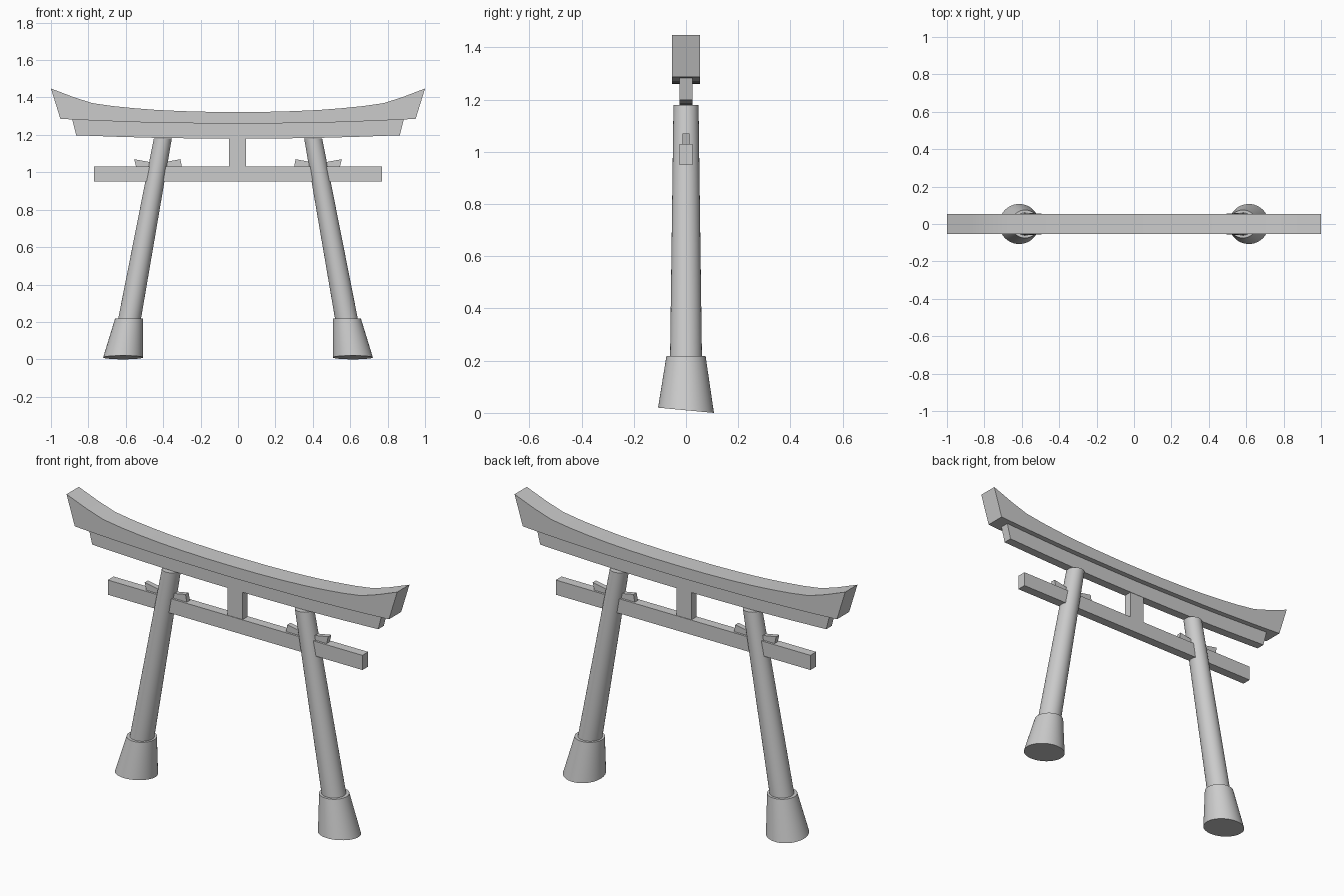
import bpy, bmesh, math

if "Cube" in bpy.data.objects:
    bpy.data.objects.remove(bpy.data.objects["Cube"])


def finish(bm, name, smooth=False):
    bmesh.ops.recalc_face_normals(bm, faces=bm.faces)
    mesh = bpy.data.meshes.new(name)
    bm.to_mesh(mesh)
    bm.free()
    obj = bpy.data.objects.new(name, mesh)
    bpy.context.collection.objects.link(obj)
    if smooth:
        bpy.ops.object.select_all(action='DESELECT')
        obj.select_set(True)
        bpy.context.view_layer.objects.active = obj
        bpy.ops.object.shade_smooth_by_angle(angle=math.radians(30))
    return obj


def loft(name, rings, smooth=False):
    """Skin a row of equal-length closed rings and cap both ends."""
    bm = bmesh.new()
    rows = [[bm.verts.new(p) for p in ring] for ring in rings]
    for a, b in zip(rows, rows[1:]):
        n = len(a)
        for i in range(n):
            bm.faces.new((a[i], a[(i + 1) % n], b[(i + 1) % n], b[i]))
    bm.faces.new(rows[0])
    bm.faces.new(rows[-1])
    return finish(bm, name, smooth)


def beam(name, sections, half_y, smooth=False):
    """Bar along x; each section is (top x, top z, bottom x, bottom z)."""
    rings = [[(bx, -half_y, bz), (bx, half_y, bz), (tx, half_y, tz), (tx, -half_y, tz)]
             for tx, tz, bx, bz in sections]
    return loft(name, rings, smooth)


def mirrored(half):
    """Extend sections running from x = 0 outward to both sides."""
    return [(-a, b, -c, d) for a, b, c, d in reversed(half[1:])] + half


def circle(x, z, r, tilt=0.0, sides=48):
    pts = []
    for i in range(sides):
        a = 2 * math.pi * i / sides
        pts.append((x + r * math.cos(a), r * math.sin(a), z - tilt * math.sin(a)))
    return pts


# Curved top lintel with flared ends
beam("top_lintel", mirrored([
    (0.00, 1.322, 0.00, 1.260), (0.15, 1.323, 0.15, 1.261),
    (0.30, 1.327, 0.30, 1.263), (0.43, 1.333, 0.43, 1.265),
    (0.55, 1.342, 0.54, 1.268), (0.67, 1.354, 0.65, 1.272),
    (0.78, 1.370, 0.75, 1.276), (0.88, 1.402, 0.84, 1.280),
    (1.00, 1.448, 0.95, 1.286)]), 0.053, True)

# Thinner lintel beneath it
beam("under_lintel", mirrored([
    (0.00, 1.262, 0.00, 1.180), (0.22, 1.264, 0.22, 1.181),
    (0.45, 1.268, 0.44, 1.184), (0.67, 1.275, 0.65, 1.190),
    (0.887, 1.285, 0.865, 1.198)]), 0.024, True)

# Straight tie beam and centre strut
beam("tie_beam", [(-0.77, 1.03, -0.77, 0.95), (0.77, 1.03, 0.77, 0.95)], 0.025)
beam("centre_strut", [(-0.048, 1.185, -0.048, 1.025), (0.043, 1.185, 0.043, 1.025)], 0.022)

for side, s in (("left", -1), ("right", 1)):
    # Leaning tapered post
    loft(side + "_post", [circle(s * 0.58, 0.215, 0.061),
                          circle(s * 0.402, 1.18, 0.048)], True)
    # Flared foot with a slightly slanted underside
    loft(side + "_foot", [circle(s * 0.614, 0.01, 0.107, 0.01),
                          circle(s * 0.582, 0.218, 0.075)], True)
    # Wedges either side of the post
    beam(side + "_outer_wedge", [(s * 0.43, 1.047, s * 0.43, 1.028),
                                 (s * 0.555, 1.07, s * 0.545, 1.028)], 0.0135)
    beam(side + "_inner_wedge", [(s * 0.43, 1.047, s * 0.43, 1.028),
                                 (s * 0.308, 1.07, s * 0.30, 1.028)], 0.0135)
